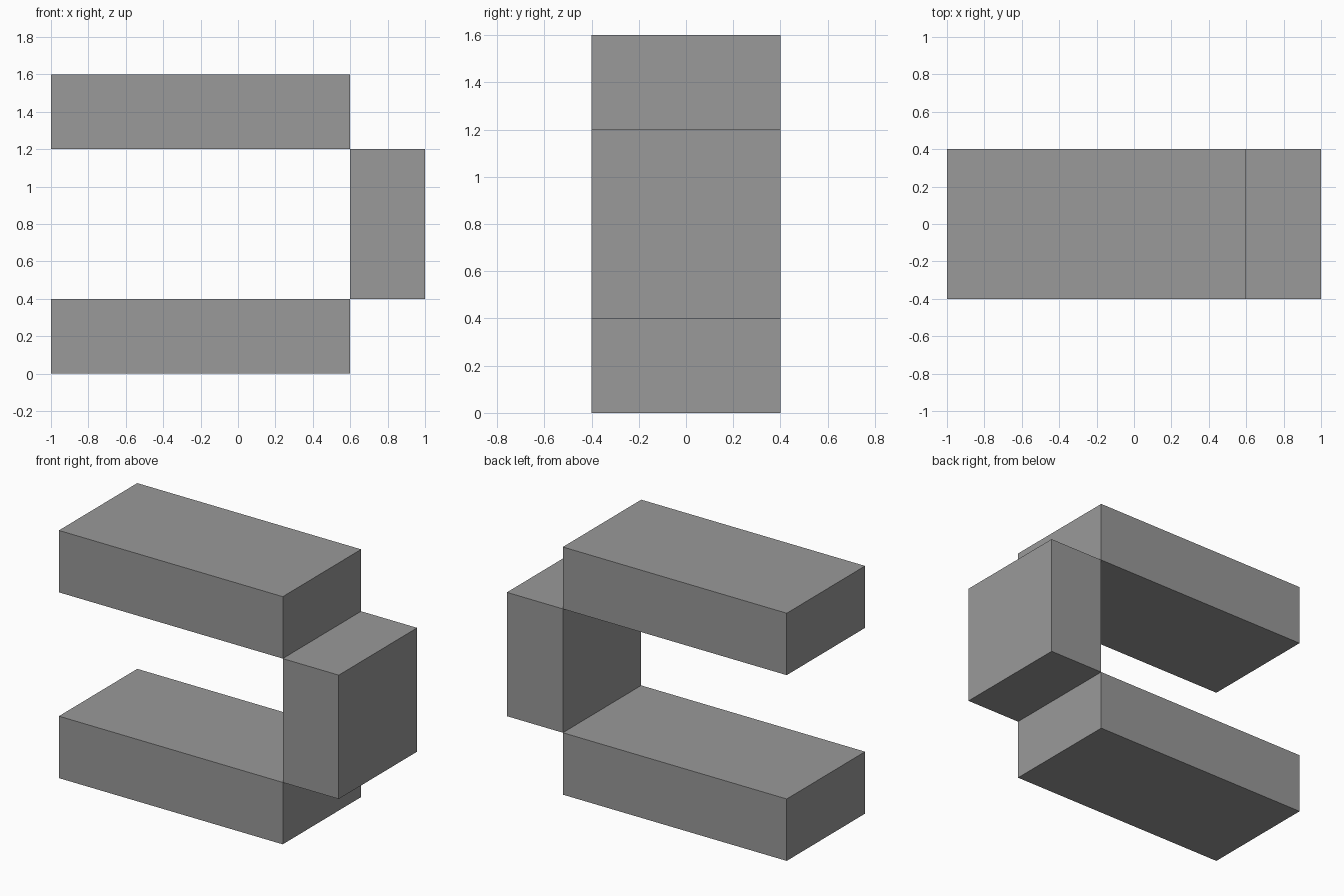
import bpy

if "Cube" in bpy.data.objects:
    bpy.data.objects.remove(bpy.data.objects["Cube"])

# Single grey for the whole model
grey = bpy.data.materials.new("plain_grey")
grey.diffuse_color = (0.32, 0.32, 0.32, 1.0)
grey.use_nodes = True
grey.node_tree.nodes["Principled BSDF"].inputs["Base Color"].default_value = grey.diffuse_color


def box(name, x, z, depth=0.8):
    """Box spanning the x and z ranges, centred on y = 0."""
    bpy.ops.mesh.primitive_cube_add(
        size=1, location=((x[0] + x[1]) / 2, 0, (z[0] + z[1]) / 2))
    obj = bpy.context.object
    obj.name = name
    obj.scale = (x[1] - x[0], depth, z[1] - z[0])
    bpy.ops.object.transform_apply(location=False, rotation=False, scale=True)
    obj.data.materials.append(grey)
    return obj


# Two long horizontal bars, joined edge to edge by an upright block
box("lower_bar", (-1.0, 0.6), (0.0, 0.4))
box("upper_bar", (-1.0, 0.6), (1.2, 1.6))
box("upright_block", (0.6, 1.0), (0.4, 1.2))
